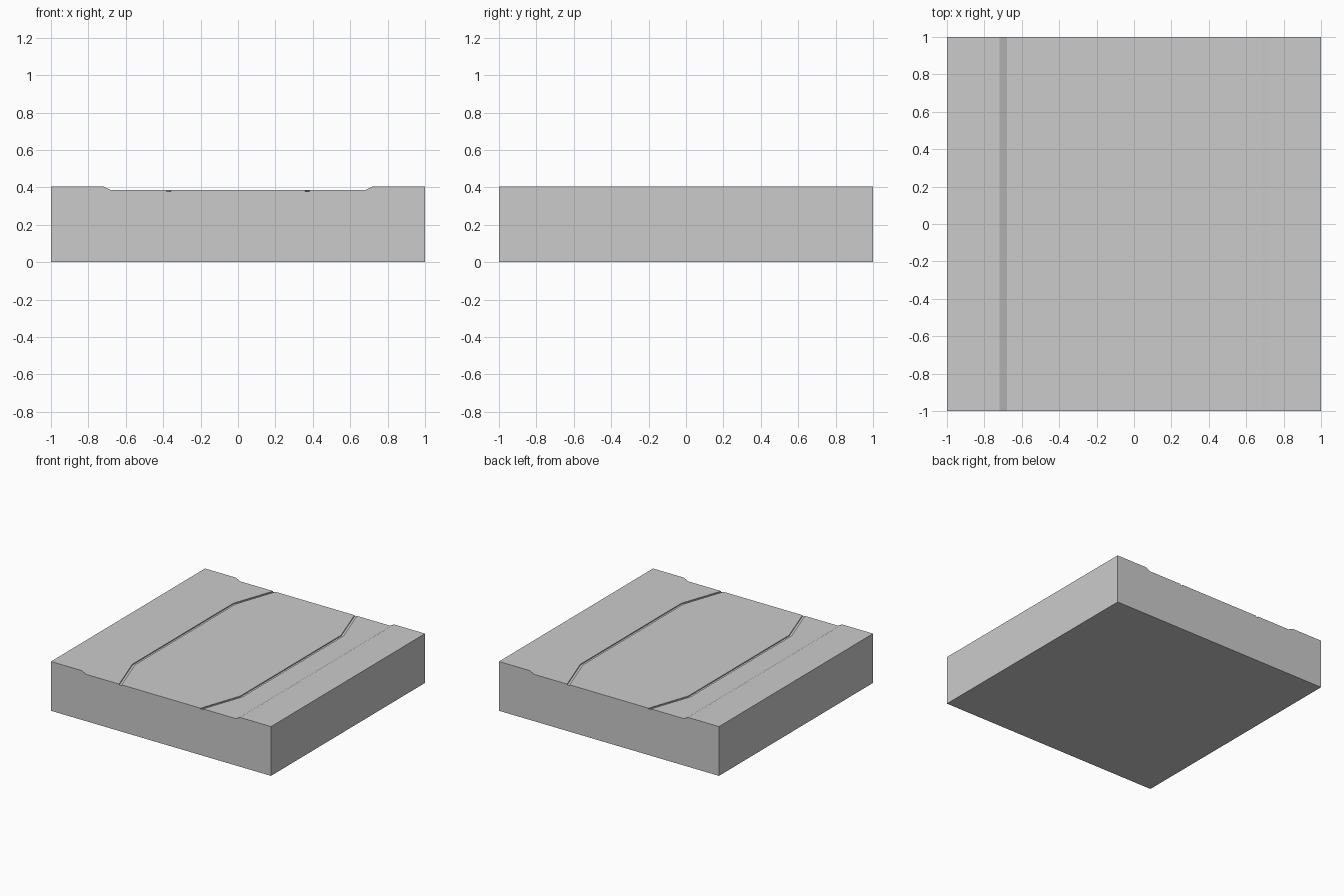
import bpy
import bmesh

if "Cube" in bpy.data.objects:
    bpy.data.objects.remove(bpy.data.objects["Cube"])

TOP, ROAD, GROOVE = 0.405, 0.385, 0.377   # kerb, road and groove heights
HALF_WIDTH = 0.011                        # half width of a groove

# Groove centre (distance from the middle) at each station along the tile
stations = [(-1.0, 0.37), (-0.655, 0.49), (0.655, 0.49), (1.0, 0.37)]


def section(centre):
    """Closed x/z outline of the tile, mirrored about x = 0."""
    a, b = centre - HALF_WIDTH, centre + HALF_WIDTH
    right = [(a, ROAD), (a, GROOVE), (b, GROOVE), (b, ROAD),
             (0.68, ROAD), (0.72, TOP), (1.0, TOP), (1.0, 0.0)]
    left = [(-x, z) for x, z in reversed(right)]
    return left + right


# Road tile: sunken road between raised sides, lofted along y with two grooves
bm = bmesh.new()
rings = [[bm.verts.new((x, y, z)) for x, z in section(c)] for y, c in stations]
n = len(rings[0])
for near, far in zip(rings, rings[1:]):
    for i in range(n):
        j = (i + 1) % n
        bm.faces.new((near[i], near[j], far[j], far[i]))
bm.faces.new(rings[0])
bm.faces.new(rings[-1][::-1])
bmesh.ops.recalc_face_normals(bm, faces=bm.faces)

mesh = bpy.data.meshes.new("road_tile")
bm.to_mesh(mesh)
bm.free()
tile = bpy.data.objects.new("road_tile", mesh)
bpy.context.collection.objects.link(tile)
